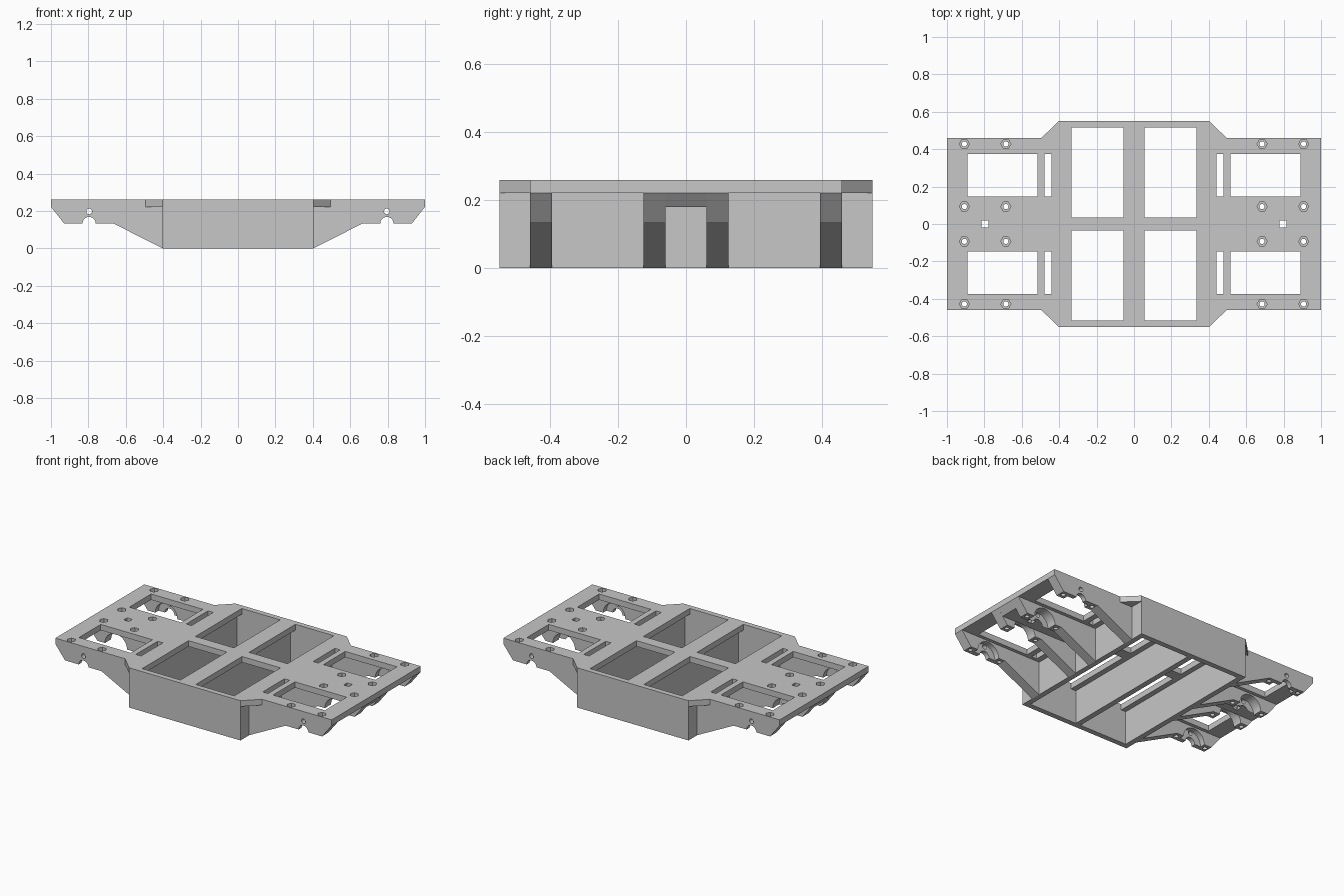
import bpy, bmesh
from math import pi
from mathutils import Matrix, Vector

cube = bpy.data.objects.get("Cube")
if cube:
    bpy.data.objects.remove(cube)

TOP, DECK, FOOT = 0.26, 0.222, 0.133
AXLE = 0.796
SIGNS = (-1, 1)
QUADRANTS = [(sx, sy) for sx in SIGNS for sy in SIGNS]

grey = bpy.data.materials.new("plain grey")
grey.use_nodes = True
colour = (0.57, 0.57, 0.57, 1)
grey.diffuse_color = colour
grey.node_tree.nodes["Principled BSDF"].inputs["Base Color"].default_value = colour


def finish(name, bm):
    bmesh.ops.recalc_face_normals(bm, faces=bm.faces)
    mesh = bpy.data.meshes.new(name)
    bm.to_mesh(mesh)
    bm.free()
    mesh.materials.append(grey)
    obj = bpy.data.objects.new(name, mesh)
    bpy.context.collection.objects.link(obj)
    return obj


def add_prism(bm, points, offset):
    face = bm.faces.new([bm.verts.new(p) for p in points])
    made = bmesh.ops.extrude_face_region(bm, geom=[face])["geom"]
    verts = [v for v in made if isinstance(v, bmesh.types.BMVert)]
    bmesh.ops.translate(bm, verts=verts, vec=Vector(offset))


def add_box(bm, x0, x1, y0, y1, z0, z1):
    add_prism(bm, [(x0, y0, z0), (x1, y0, z0), (x1, y1, z0), (x0, y1, z0)],
              (0, 0, z1 - z0))


def add_cylinder(bm, centre, radius, length, sides=32, along_y=False):
    turn = Matrix.Rotation(pi / 2, 4, 'X') if along_y else Matrix.Rotation(pi / 2, 4, 'Z')
    bmesh.ops.create_cone(bm, cap_ends=True, segments=sides, radius1=radius,
                          radius2=radius, depth=length,
                          matrix=Matrix.Translation(centre) @ turn)


def combine(obj, bm, operation, name):
    tool = finish(name, bm)
    tool.hide_render = True
    mod = obj.modifiers.new(name, 'BOOLEAN')
    mod.operation, mod.solver, mod.object = operation, 'EXACT', tool
    bpy.context.view_layer.update()
    result = bpy.data.meshes.new_from_object(
        obj.evaluated_get(bpy.context.evaluated_depsgraph_get()))
    obj.modifiers.clear()
    obj.data = result
    bpy.data.objects.remove(tool)


# Deck plate with shoulders
quarter = [(1, 0.46), (0.495, 0.46), (0.403, 0.55)]
outline = quarter + [(-x, y) for x, y in reversed(quarter)]
outline += [(-x, -y) for x, y in outline]
bm = bmesh.new()
add_prism(bm, [(x, y, DECK) for x, y in outline], (0, 0, TOP - DECK))
chassis = finish("chassis", bm)

# Battery, motor and strap openings through the deck
bm = bmesh.new()
for sx, sy in QUADRANTS:
    for x0, x1, y0, y1 in ((0.055, 0.333, 0.036, 0.515),
                           (0.44, 0.478, 0.148, 0.373),
                           (0.515, 0.89, 0.148, 0.373)):
        add_box(bm, *sorted((sx * x0, sx * x1)), *sorted((sy * y0, sy * y1)), 0.1, 0.4)
combine(chassis, bm, 'DIFFERENCE', "deck_openings")

# Central tub, open below: thin walls and a thin spine set back under the deck
bm = bmesh.new()
add_box(bm, -0.403, 0.403, -0.55, 0.55, 0, 0.24)
tub = finish("tub", bm)
bm = bmesh.new()
for x0, x1 in ((-0.368, -0.018), (0.018, 0.368)):
    add_box(bm, x0, x1, -0.515, 0.515, -0.1, DECK)
combine(tub, bm, 'DIFFERENCE', "bay_cuts")
bm = bmesh.new()
for x0, x1 in ((-0.333, -0.055), (0.055, 0.333)):
    add_box(bm, x0, x1, -0.515, 0.515, 0.1, 0.4)
combine(tub, bm, 'DIFFERENCE', "bay_mouths")
bm = bmesh.new()
bm.from_mesh(tub.data)
bpy.data.objects.remove(tub)
combine(chassis, bm, 'UNION', "tub_walls")

# Tapered rails under both ends, and the thick strip between the inner pair
rail = [(0.99, 0.24), (1, DECK), (0.93, FOOT), (0.667, FOOT), (0.403, 0),
        (0.385, 0.01), (0.385, 0.24)]
strip = [(0.99, 0.24), (1, DECK), (0.966, 0.18), (0.385, 0.18), (0.385, 0.24)]
for profile, y0, y1 in ((rail, -0.46, -0.395), (rail, -0.125, -0.06),
                        (rail, 0.06, 0.125), (rail, 0.395, 0.46),
                        (strip, -0.06, 0.06)):
    bm = bmesh.new()
    for sx in SIGNS:
        add_prism(bm, [(sx * x, y0, z) for x, z in profile], (0, y1 - y0, 0))
    combine(chassis, bm, 'UNION', "rails")

# Axle notches and the cross holes above them
bm = bmesh.new()
for sx in SIGNS:
    add_cylinder(bm, (sx * AXLE, 0, FOOT), 0.035, 1.2, along_y=True)
    add_cylinder(bm, (sx * AXLE, 0, 0.197), 0.015, 1.2, 24, True)
combine(chassis, bm, 'DIFFERENCE', "axle_holes")

# Wider motor cradles inside the outer rails and across the inner rails
bm = bmesh.new()
for sx, sy in QUADRANTS:
    add_cylinder(bm, (sx * AXLE, sy * 0.095, FOOT), 0.08, 0.07, 40, True)
    add_cylinder(bm, (sx * AXLE, sy * 0.4, FOOT), 0.08, 0.06, 40, True)
combine(chassis, bm, 'DIFFERENCE', "motor_cradles")

# Screw holes with hexagonal nut pockets, and square wire holes
bm = bmesh.new()
pockets = bmesh.new()
for sx, sy in QUADRANTS:
    for x in (0.685, 0.907):
        for y in (0.428, 0.093):
            add_cylinder(bm, (sx * x, sy * y, 0.2), 0.014, 0.4, 16)
            add_cylinder(pockets, (sx * x, sy * y, TOP), 0.027, 0.05, 6)
for sx in SIGNS:
    add_box(bm, *sorted((sx * 0.777, sx * 0.815)), -0.018, 0.018, 0.1, 0.4)
combine(chassis, bm, 'DIFFERENCE', "screw_holes")
combine(chassis, pockets, 'DIFFERENCE', "nut_pockets")
